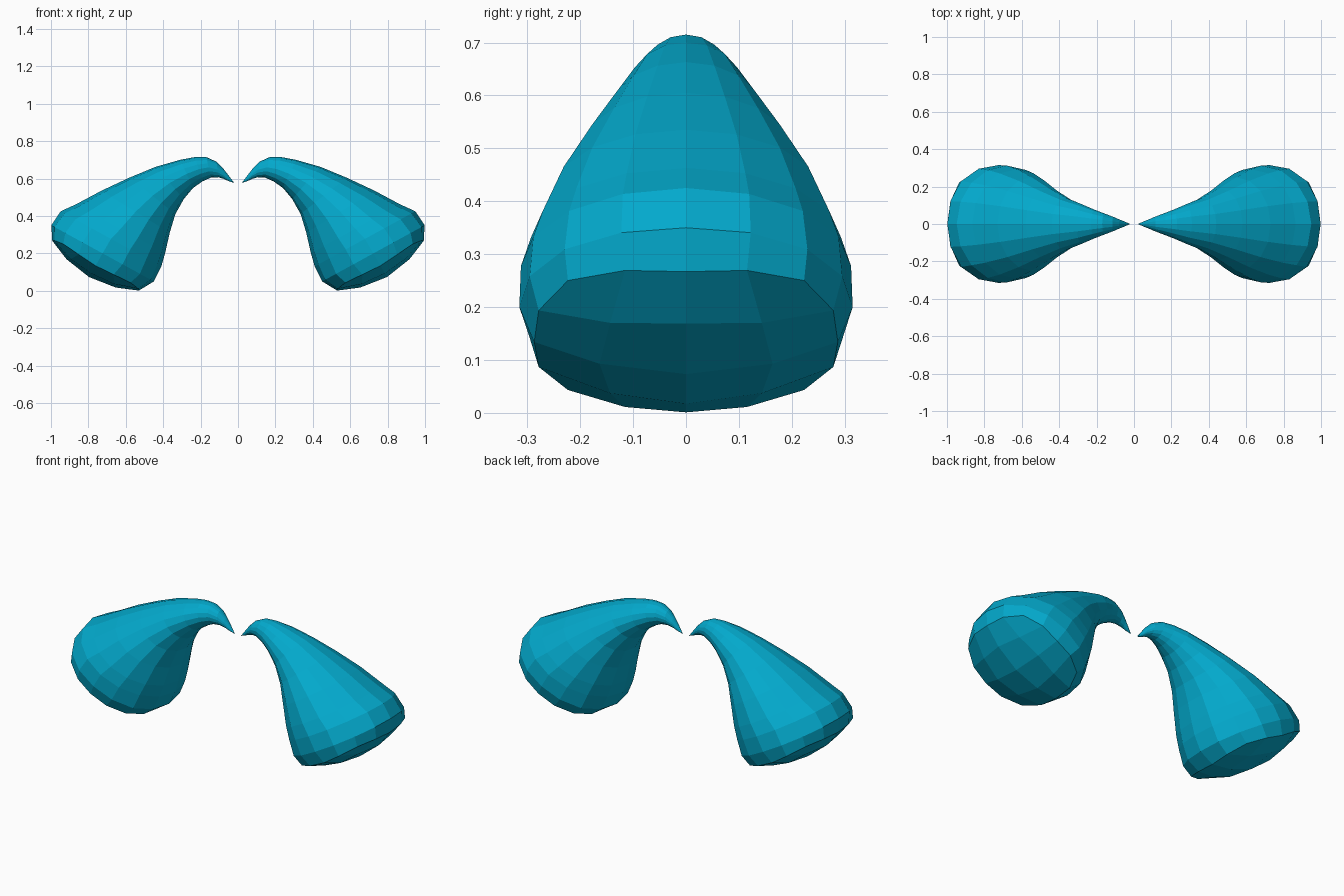
import bpy, bmesh
from math import sin, cos, pi
from mathutils import Vector

if "Cube" in bpy.data.objects:
    bpy.data.objects.remove(bpy.data.objects["Cube"])

# Ring stations: outer (x, z), inner (x, z), half width in y
RINGS = [
    (.045, .61, .050, .586, .012), (.08, .655, .075, .598, .024),
    (.115, .69, .105, .607, .038), (.17, .715, .145, .605, .056),
    (.23, .715, .19, .585, .076), (.31, .70, .24, .55, .104),
    (.44, .663, .29, .49, .140), (.58, .605, .335, .41, .192),
    (.73, .535, .365, .31, .250), (.865, .463, .39, .20, .293),
    (.948, .425, .41, .13, .312), (.998, .35, .45, .05, .315),
    (.993, .267, .53, .001, .287)]
TIP = (.02, 0, .576)
SIDES = 16
DOME = .07


def place(ring, u, v):
    """Point of a ring's plane; u runs inner to outer, v runs along y."""
    ox, oz, ix, iz, w = ring
    return Vector(((ox + ix) / 2 + u * (ox - ix) / 2, v * w,
                   (oz + iz) / 2 + u * (oz - iz) / 2))


def squarish(k, size=1, bulge=.1):
    """Unit ring direction number k, pushed out at the four corners."""
    t = 2 * pi * k / SIDES
    r = size * (1 + bulge * sin(2 * t) ** 2)
    return r * cos(t), r * sin(t)


last = RINGS[-1]
axis = Vector((last[1] - last[3], 0, last[2] - last[0])).normalized()


def dome(u, v):
    """Point of the domed end over the last ring."""
    return place(last, u, v) + axis * DOME * (1 - u * u - v * v)


bm = bmesh.new()

# Curved horn body, the last ring squared off to meet the dome grid
loops = [[bm.verts.new(place(r, *squarish(k, bulge=0))) for k in range(SIDES)]
         for r in RINGS[:-2]]
loops.append([bm.verts.new(place(RINGS[-2], *squarish(k, bulge=.03))) for k in range(SIDES)])
loops.append([bm.verts.new(dome(*squarish(k))) for k in range(SIDES)])
tip = bm.verts.new(TIP)
for k in range(SIDES):
    n = (k + 1) % SIDES
    bm.faces.new((tip, loops[0][k], loops[0][n]))
    for a, b in zip(loops, loops[1:]):
        bm.faces.new((a[k], b[k], b[n], a[n]))

# Domed end: 4 x 4 quad grid made of a rim, an inner square and a centre
rim = loops[-1]
inner = [bm.verts.new(dome(*squarish(2 * k, .57, .24))) for k in range(8)]
centre = bm.verts.new(dome(0, 0))
for q in range(4):
    c, i = 4 * q + 2, 2 * q + 1          # corner numbers on rim and inner square
    before, after = inner[i - 1], inner[(i + 1) % 8]
    bm.faces.new((rim[c - 1], rim[c], rim[(c + 1) % SIDES], inner[i]))
    bm.faces.new((rim[c - 2], rim[c - 1], inner[i], before))
    bm.faces.new((rim[(c + 1) % SIDES], rim[(c + 2) % SIDES], after, inner[i]))
    bm.faces.new((before, inner[i], after, centre))
bmesh.ops.recalc_face_normals(bm, faces=bm.faces)

mesh = bpy.data.meshes.new("curved_lobes")
bm.to_mesh(mesh)
bm.free()
lobes = bpy.data.objects.new("curved_lobes", mesh)
bpy.context.collection.objects.link(lobes)

# Matching lobe on the other side
mirror = lobes.modifiers.new("mirror", 'MIRROR')
mirror.use_axis[0] = True
mirror.use_mirror_merge = False

# Teal colour
teal = bpy.data.materials.new("teal")
teal.diffuse_color = (.001, .40, .61, 1)
teal.use_nodes = True
teal.node_tree.nodes["Principled BSDF"].inputs["Base Color"].default_value = teal.diffuse_color
mesh.materials.append(teal)
